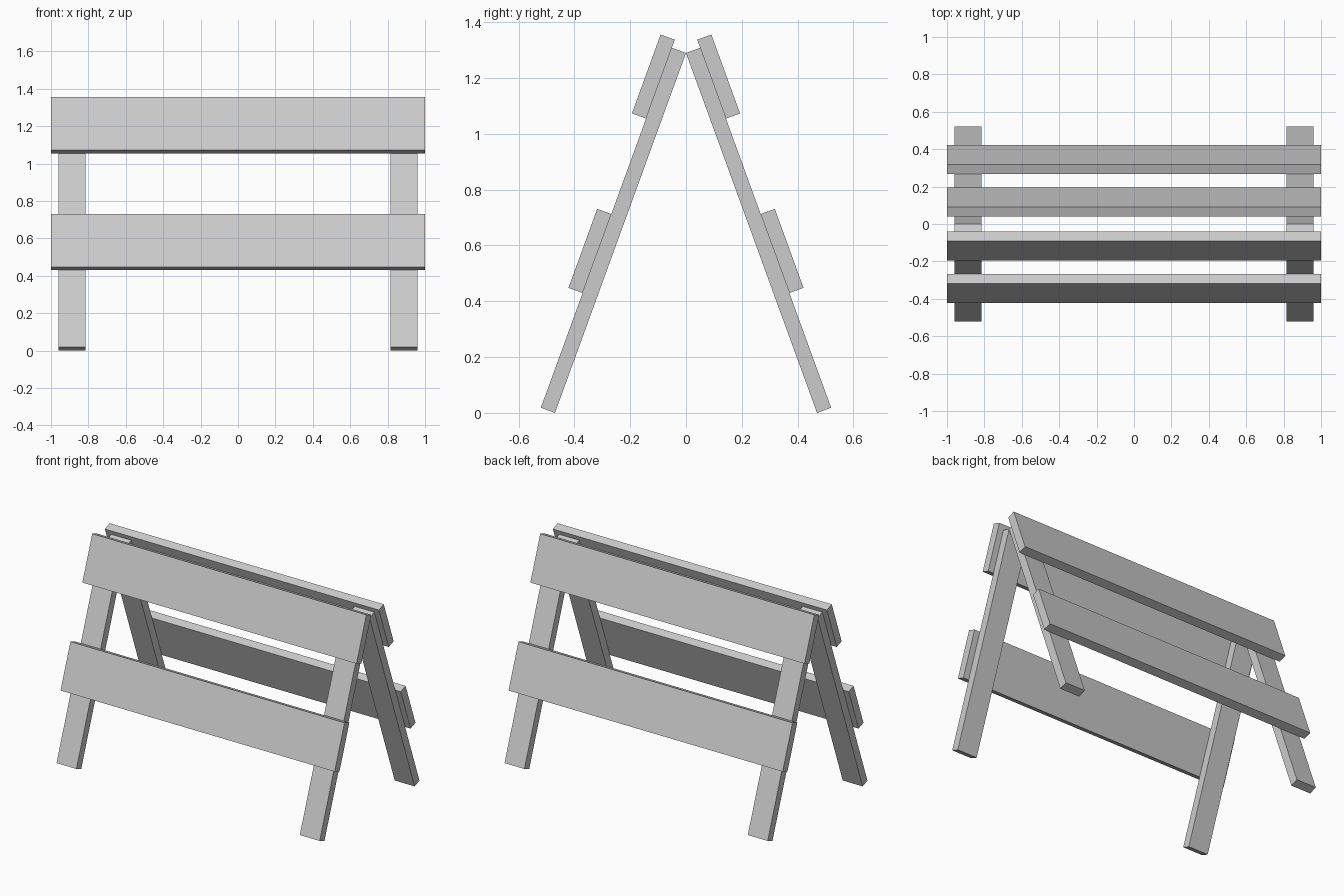
import bpy
from math import radians, sin, cos
from mathutils import Matrix

if "Cube" in bpy.data.objects:
    bpy.data.objects.remove(bpy.data.objects["Cube"])

TILT = radians(20)   # lean of each side frame
APEX = 1.29          # height where the two frames meet
T = 0.054            # board thickness


def board(name, x0, x1, start, end, layer, side, mirror_x=False):
    """Board on a leaning frame: start/end are distances down the slope from the apex."""
    bpy.ops.mesh.primitive_cube_add(size=1)
    ob = bpy.context.object
    ob.name = name
    size = Matrix.Diagonal((x1 - x0, T, end - start, 1))
    place = Matrix.Translation(((x0 + x1) / 2, T * (layer + 0.5), -(start + end) / 2))
    lean = Matrix.Translation((0, 0, APEX)) @ Matrix.Rotation(TILT, 4, 'X')
    ob.data.transform(lean @ place @ size)
    if side < 0:     # turn half way round for the front frame
        ob.data.transform(Matrix.Rotation(radians(180), 4, 'Z'))
    if mirror_x:
        ob.modifiers.new("Mirror", 'MIRROR').use_axis = (True, False, False)
    return ob


for label, side in (("front", -1), ("back", 1)):
    # pair of legs
    board(label + "_legs", 0.815, 0.96, 0.0, APEX / cos(TILT), 0, side, True)
    # two rails fixed to the outer face of the legs
    board(label + "_upper_rail", -1, 1, -0.031, 0.27, 1, side)
    board(label + "_lower_rail", -1, 1, 0.634, 0.935, 1, side)
